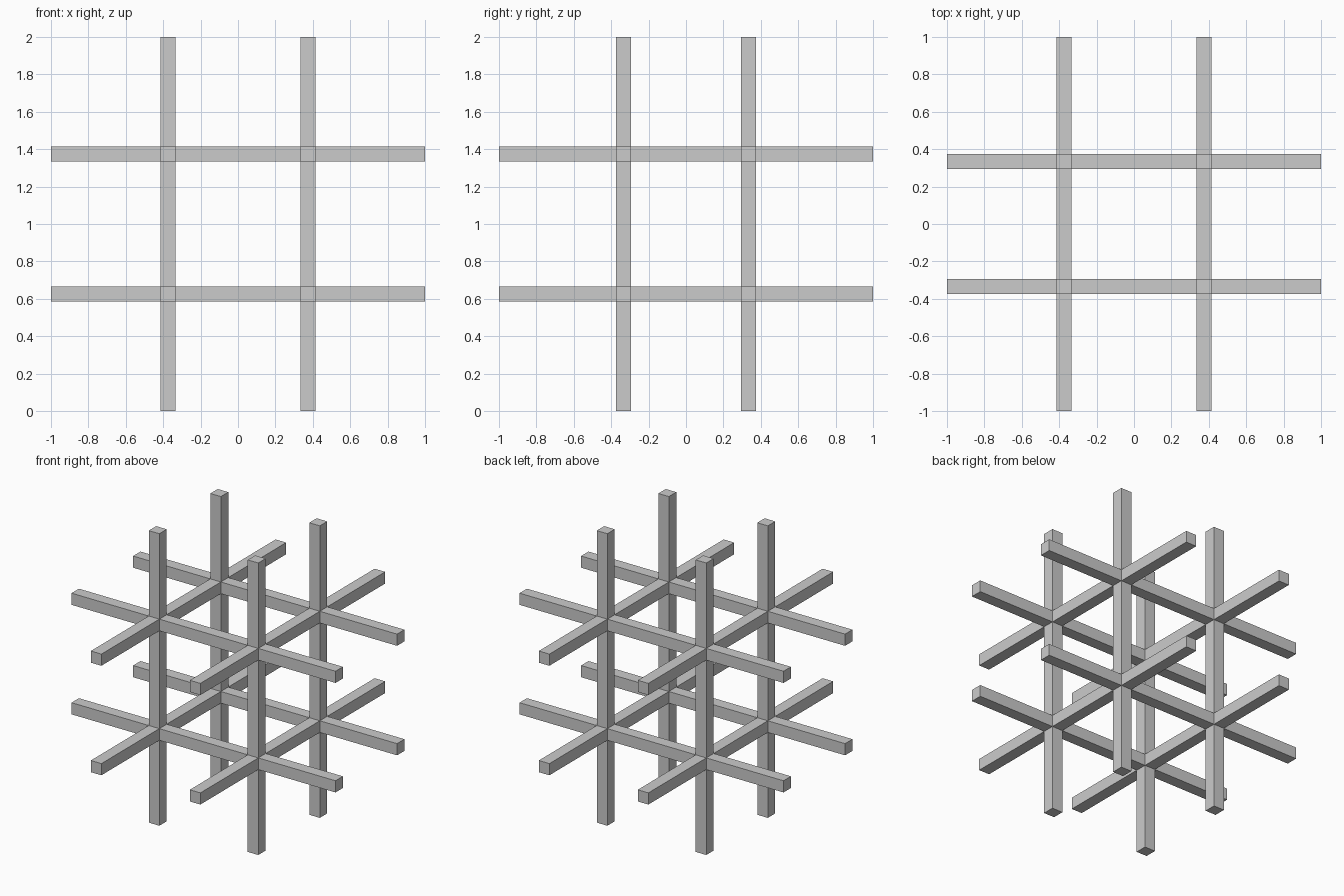
import bpy
from itertools import product

if "Cube" in bpy.data.objects:
    bpy.data.objects.remove(bpy.data.objects["Cube"])

LENGTH, THICK = 2.0, 0.08
OFFSET = (0.375, 0.333, 0.375)   # crossing distance from the centre in x, y, z
CENTRE = (0.0, 0.0, 1.0)
NAMES = ("crosswise_bar", "lengthwise_bar", "upright_bar")


def add_bar(name, axis, signs):
    """Square bar running along one axis, offset on the other two."""
    loc, size = list(CENTRE), [THICK] * 3
    size[axis] = LENGTH
    others = [a for a in range(3) if a != axis]
    for a, s in zip(others, signs):
        loc[a] += s * OFFSET[a]
    bpy.ops.mesh.primitive_cube_add(size=1, location=loc)
    bar = bpy.context.object
    bar.name = name
    bar.scale = size
    bpy.ops.object.transform_apply(location=False, rotation=False, scale=True)


# Four bars in each direction, meeting at eight crossings
for axis, name in enumerate(NAMES):
    for i, signs in enumerate(product((-1, 1), repeat=2), 1):
        add_bar(f"{name}_{i}", axis, signs)
